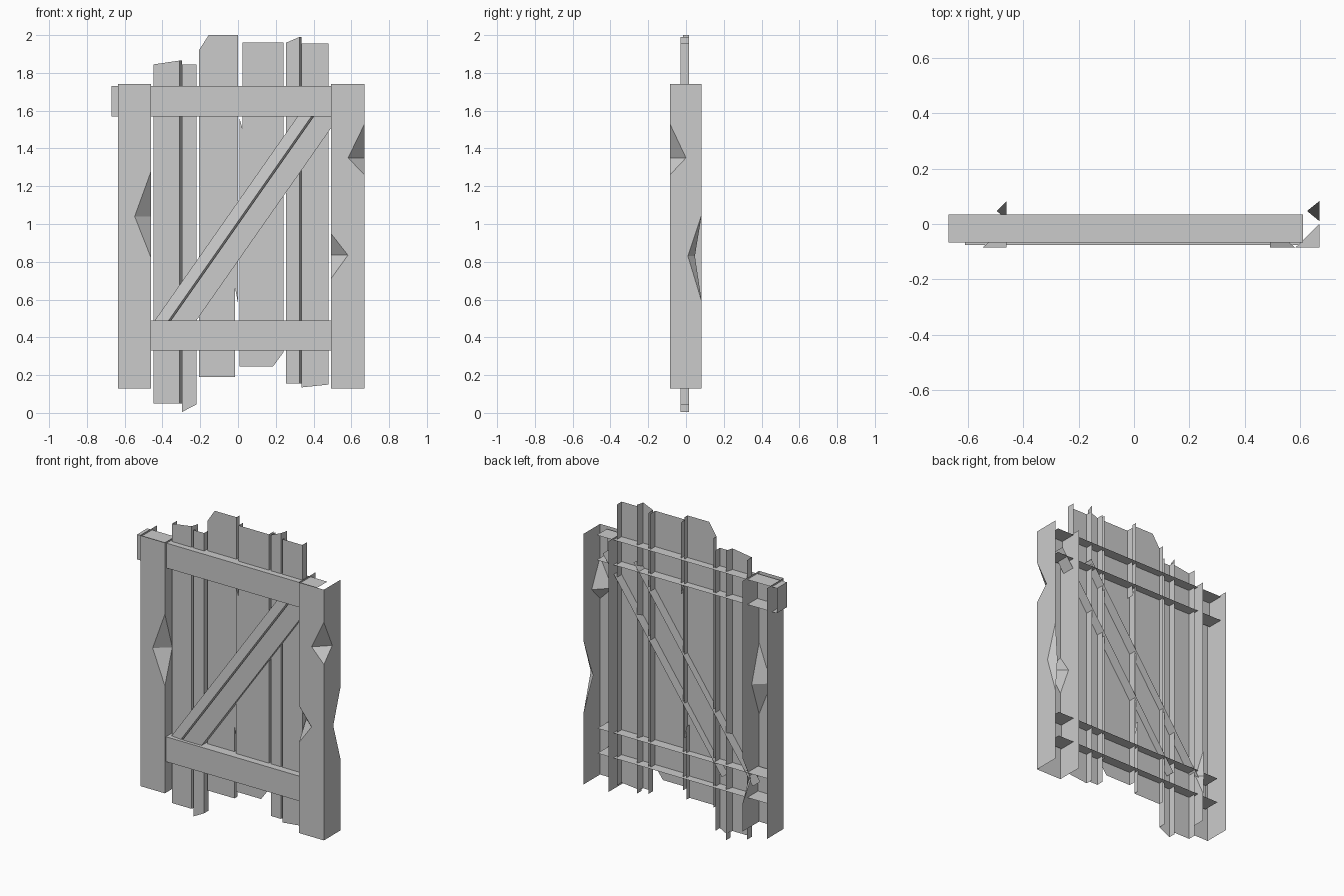
import bpy
import bmesh
from mathutils import Vector

cube = bpy.data.objects.get("Cube")
if cube:
    bpy.data.objects.remove(cube, do_unlink=True)

wood = bpy.data.materials.new("weathered grey wood")
wood.use_nodes = True
GREY = (0.6, 0.6, 0.6, 1)
wood.diffuse_color = GREY
wood.node_tree.nodes["Principled BSDF"].inputs["Base Color"].default_value = GREY


def build(name, faces):
    """Make one object from a list of faces, each a list of points."""
    bm = bmesh.new()
    for pts in faces:
        bm.faces.new([bm.verts.new(p) for p in pts])
    bmesh.ops.remove_doubles(bm, verts=bm.verts, dist=0.0005)
    bmesh.ops.recalc_face_normals(bm, faces=bm.faces)
    mesh = bpy.data.meshes.new(name)
    bm.to_mesh(mesh)
    bm.free()
    mesh.materials.append(wood)
    obj = bpy.data.objects.new(name, mesh)
    bpy.context.collection.objects.link(obj)


def sweep(profile, offset):
    """Open strip of quads: a profile moved along an offset."""
    move = Vector(offset)
    pts = [Vector(p) for p in profile]
    return [[a, b, b + move, a + move] for a, b in zip(pts, pts[1:])]


def plank(name, outline, front=-0.03, back=0.017, lean=0):
    """Board front with side walls only; lean slants the right wall."""
    faces = [[(x, front, z) for x, z in outline]]
    middle = sum(x for x, z in outline) / len(outline)
    for (xa, za), (xb, zb) in zip(outline, outline[1:] + outline[:1]):
        if abs(xa - xb) < 0.02 and abs(za - zb) > 0.03:
            s = lean if xa > middle else 0
            faces.append([(xa, front, za), (xb, front, zb),
                          (xb + s, back, zb), (xa + s, back, za)])
    build(name, faces)


FRONT, BACK, LOW, HIGH = -0.085, 0.083, 0.13, 1.74


def post(name, x0, x1, chips):
    """Three-sided post; chips are (x, y, z low, mid, high, dx, dy, inset)."""
    def edge(x, y, on_side):
        pts = [(x, y, LOW)]
        for cx, cy, lo, mid, hi, dx, dy, inset in sorted(chips, key=lambda c: c[2]):
            if (cx, cy) == (x, y):
                cut = (x, y + dy, mid) if on_side else (x + dx, y, mid)
                pts += [(x, y, lo), cut, (x, y, hi)]
        return pts + [(x, y, HIGH)]

    faces = [edge(x0, FRONT, False) + edge(x1, FRONT, False)[::-1]]
    for x in (x0, x1):
        faces.append(edge(x, FRONT, True) + edge(x, BACK, True)[::-1])
    # broken faces inside each chip
    for x, y, lo, mid, hi, dx, dy, inset in chips:
        a, b = (x + dx, y + inset, mid), (x, y + dy, mid)
        faces += [[(x, y, lo), a, b], [(x, y, hi), b, a]]
    build(name, faces)


# Posts with chipped corners
post("right_post", -0.635, -0.46, [
    (-0.46, FRONT, 0.82, 1.04, 1.28, -0.087, 0.075, 0),
    (-0.46, BACK, 0.31, 0.46, 0.60, -0.035, -0.07, -0.036)])
post("left_post", 0.492, 0.67, [
    (0.67, FRONT, 1.26, 1.35, 1.53, -0.087, 0.085, 0),
    (0.492, FRONT, 0.71, 0.835, 0.95, 0.09, 0.075, 0),
    (0.67, BACK, 0.59, 0.83, 1.05, -0.045, -0.073, -0.036)])


# Cross beams, open behind
def beam(name, x0, x1, front, z0, z1, capped=False):
    back = 0.035
    profile = [(x0, back, z1), (x0, front, z1), (x0, front, z0), (x0, back, z0)]
    faces = sweep(profile, (x1 - x0, 0, 0))
    if capped:
        faces.append(profile)
    build(name, faces)


beam("top_beam", -0.67, 0.61, -0.067, 1.57, 1.73, True)
beam("bottom_beam", -0.61, 0.605, -0.075, 0.33, 0.49)

# Diagonal brace with a split along it
SLOPE, START, END = 0.7, 0.41, 1.62
shift = SLOPE * (START - 0.49)
section = [(-0.44, 0.03), (-0.44, -0.045), (-0.367, -0.055), (-0.355, -0.035),
           (-0.355, -0.055), (-0.22, -0.055), (-0.22, 0.03)]
build("diagonal_brace", sweep([(x + shift, y, START) for x, y in section],
                              (SLOPE * (END - START), 0, END - START)))

# Upright planks
plank("plank_1", [(-0.447, 0.05), (-0.31, 0.05), (-0.31, 1.865), (-0.447, 1.845)], lean=0.014)
plank("plank_2", [(-0.296, 0.005), (-0.22, 0.045), (-0.22, 1.845), (-0.296, 1.845)])
plank("plank_3", [(-0.207, 0.19), (-0.015, 0.19), (-0.015, 0.66), (0, 0.58),
                  (0, 2), (-0.155, 2), (-0.207, 1.92)], front=-0.015)
plank("plank_4", [(0.008, 0.245), (0.185, 0.245), (0.24, 0.32), (0.24, 1.96),
                  (0.025, 1.96), (0.025, 1.5), (0.008, 1.56)])
plank("plank_5", [(0.255, 0.155), (0.325, 0.155), (0.325, 1.99), (0.255, 1.96)], lean=0.012)
plank("plank_6", [(0.337, 0.135), (0.478, 0.15), (0.478, 1.955), (0.337, 1.955)])
